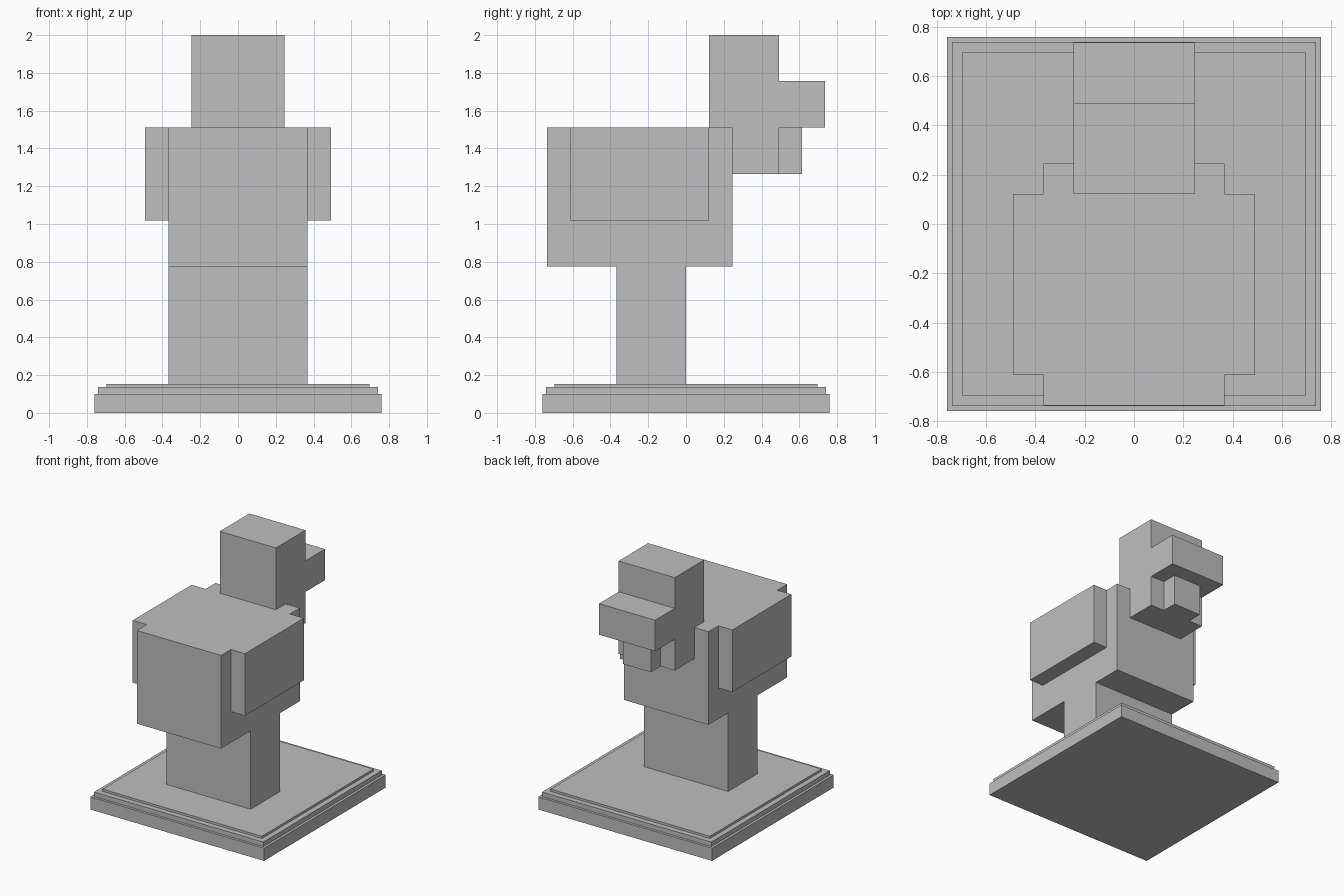
import bpy

cube = bpy.data.objects.get("Cube")
if cube:
    bpy.data.objects.remove(cube, do_unlink=True)

# One plain colour for the whole figure
stone = bpy.data.materials.new("plain_grey")
stone.use_nodes = True
grey = (0.52, 0.52, 0.52, 1)
stone.diffuse_color = grey
bsdf = next(n for n in stone.node_tree.nodes if n.type == "BSDF_PRINCIPLED")
bsdf.inputs["Base Color"].default_value = grey

U = 0.1228          # edge of one block unit
FLOOR = 0.154       # top of the plinth


def box(name, x, y, z):
    """Box spanning the given (low, high) ranges."""
    spans = (x, y, z)
    bpy.ops.mesh.primitive_cube_add(size=1, location=[(a + b) / 2 for a, b in spans])
    ob = bpy.context.object
    ob.name = ob.data.name = name
    ob.scale = [b - a for a, b in spans]
    bpy.ops.object.transform_apply(location=False, rotation=False, scale=True)
    ob.data.materials.append(stone)
    return ob


def block(name, x, y, z):
    """Box measured in block units, with heights from the plinth top."""
    return box(name, [v * U for v in x], [v * U for v in y],
               [FLOOR + v * U for v in z])


# Stepped square plinth
tiers = [("plinth_base", 0.76, 0, 0.1),
         ("plinth_step", 0.74, 0.1, 0.136),
         ("plinth_top", 0.697, 0.136, FLOOR)]
for name, half, low, high in tiers:
    box(name, (-half, half), (-half, half), (low, high))

# Legs, body and wings
block("legs", (-3, 3), (-3, 0), (0, 5.05))
block("body", (-3, 3), (-6, 2), (5.05, 11.05))
for side, x in (("left", (3, 4)), ("right", (-4, -3))):
    block(side + "_wing", x, (-5, 1), (7.05, 11.05))

# Head with beak and wattle
block("head", (-2, 2), (1, 4), (9.05, 15.03))
block("beak", (-2, 2), (4, 6), (11.05, 13.05))
block("wattle", (-1, 1), (4, 5), (9.05, 11.05))
